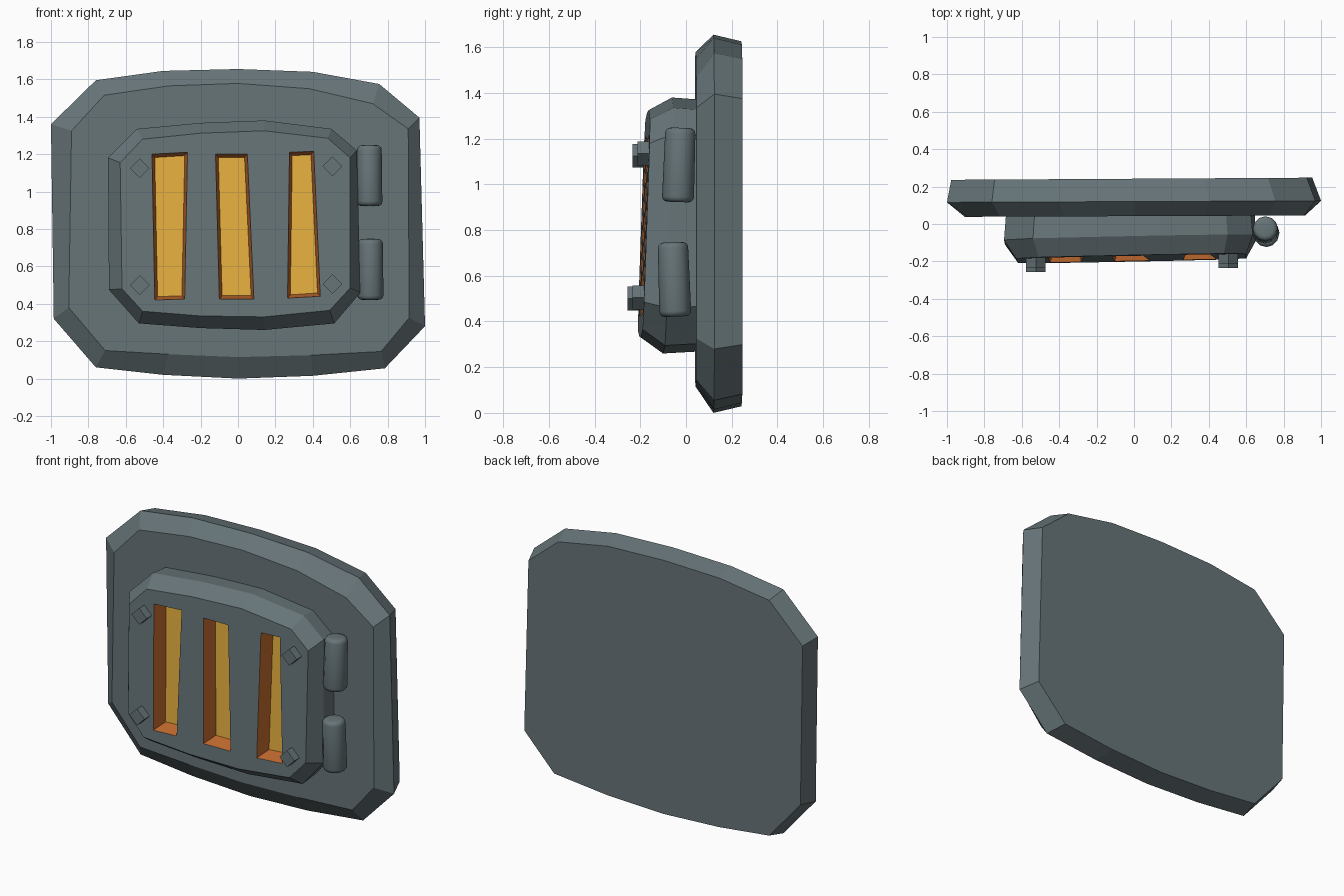
import bpy, bmesh, math
from mathutils import Matrix, Vector

if "Cube" in bpy.data.objects:
    bpy.data.objects.remove(bpy.data.objects["Cube"])


def material(name, rgb):
    m = bpy.data.materials.new(name)
    m.diffuse_color = (*rgb, 1)
    m.use_nodes = True
    m.node_tree.nodes["Principled BSDF"].inputs["Base Color"].default_value = m.diffuse_color
    return m


GREY = material("slate grey metal", (0.136, 0.178, 0.191))
ORANGE = material("burnt orange", (0.578, 0.156, 0.030))
YELLOW = material("amber yellow", (0.807, 0.445, 0.050))


def finish(bm, name, mats=(GREY,)):
    bmesh.ops.recalc_face_normals(bm, faces=bm.faces[:])
    me = bpy.data.meshes.new(name)
    bm.to_mesh(me)
    bm.free()
    for m in mats:
        me.materials.append(m)
    ob = bpy.data.objects.new(name, me)
    bpy.context.collection.objects.link(ob)
    return ob


def ring(bm, pts, depth):
    """Loop of vertices from (x, z) points; depth(x, z) gives y."""
    return [bm.verts.new((x, depth(x, z), z)) for x, z in pts]


def bridge(bm, a, b, mat=0):
    n = len(a)
    for i in range(n):
        j = (i + 1) % n
        bm.faces.new((a[i], a[j], b[j], b[i])).material_index = mat


def shrink(pts, f, cz, dx=0.0):
    return [(x * f + dx, cz + (z - cz) * f) for x, z in pts]


# Back plate: chamfered rounded slab
outer = [(-1, 1.36), (-.76, 1.595), (-.4, 1.645), (0, 1.655), (.4, 1.64),
         (.755, 1.575), (.97, 1.395), (1, .28), (.785, .055), (.4, .015),
         (0, .0), (-.4, .02), (-.76, .06), (-.985, .32)]
inner = [(-.89, 1.325), (-.715, 1.515), (-.37, 1.565), (0, 1.578), (.38, 1.55),
         (.72, 1.47), (.91, 1.335), (.915, .325), (.765, .145), (.39, .125),
         (0, .115), (-.37, .13), (-.71, .15), (-.905, .38)]
bm = bmesh.new()
front = ring(bm, inner, lambda x, z: .042 + .004 * x)
mid = ring(bm, outer, lambda x, z: .12 + .004 * x)
back = ring(bm, shrink(outer, .965, .825, -.012), lambda x, z: .242 + .006 * x)
bridge(bm, front, mid)
bridge(bm, mid, back)
bm.faces.new(front)
bm.faces.new(back)
finish(bm, "back_plate")


# Door: chamfered panel with slightly leaning face and three recessed slots
def face_y(x, z):
    return -.167 + .02 * x - .035 * (1.3 - z)


outer = [(-.695, 1.18), (-.54, 1.335), (-.2, 1.367), (.14, 1.38), (.5, 1.335),
         (.635, 1.22), (.655, .46), (.515, .295), (.14, .26), (-.2, .27),
         (-.53, .295), (-.69, .475)]
inner = [(-.63, 1.155), (-.51, 1.28), (-.2, 1.312), (.14, 1.325), (.48, 1.285),
         (.6, 1.18), (.6, .485), (.49, .365), (.14, .33), (-.2, .335),
         (-.51, .36), (-.62, .48)]
slots = [[(-.46, 1.2), (-.27, 1.21), (-.285, .425), (-.445, .42)],
         [(-.12, 1.2), (.05, 1.2), (.085, .425), (-.1, .425)],
         [(.275, 1.21), (.405, 1.215), (.44, .44), (.265, .43)]]
bm = bmesh.new()
base = ring(bm, shrink(outer, .985, .82), lambda x, z: .05)
mid = ring(bm, outer, lambda x, z: face_y(x, z) + .1)
front = ring(bm, inner, face_y)
bridge(bm, base, mid)
bridge(bm, mid, front)
bm.faces.new(base)
rims = [front]
for pts in slots:
    cx = sum(p[0] for p in pts) / 4
    cz = sum(p[1] for p in pts) / 4
    floor_pts = [(x - math.copysign(.015, x - cx), z - math.copysign(.018, z - cz))
                 for x, z in pts]
    rim = ring(bm, pts, face_y)
    floor = ring(bm, floor_pts, lambda x, z: face_y(x, z) + .1)
    bridge(bm, rim, floor, 1)
    bm.faces.new(floor).material_index = 2
    rims.append(rim)
edges = [bm.edges.get((r[i - 1], r[i])) for r in rims for i in range(len(r))]
bmesh.ops.triangle_fill(bm, use_beauty=True, use_dissolve=False, edges=edges,
                        normal=Vector((0, -1, 0)))
finish(bm, "vent_door", (GREY, ORANGE, YELLOW))

# Four diamond bolts on the door face
for i, (x, z) in enumerate([(-.525, 1.125), (-.525, .5), (.505, 1.135), (.505, .505)]):
    bm = bmesh.new()
    mat = (Matrix.Translation((x, face_y(x, z) - .01, z))
           @ Matrix.Rotation(math.radians(45), 4, 'Y')
           @ Matrix.Diagonal((.074, .08, .074, 1)))
    bmesh.ops.create_cube(bm, size=1, matrix=mat)
    finish(bm, f"bolt_{i + 1}")

# Two rounded hinge barrels on the right side
for i, (x, y, z, tilt) in enumerate([(.702, -.03, 1.085, -2), (.708, -.052, .584, 2)]):
    bm = bmesh.new()
    mat = Matrix.Translation((x, y, z)) @ Matrix.Rotation(math.radians(tilt), 4, 'X')
    bmesh.ops.create_cone(bm, cap_ends=True, segments=12, radius1=.07,
                          radius2=.066, depth=.325, matrix=mat)
    ends = [e for e in bm.edges if abs(e.verts[0].co.z - e.verts[1].co.z) < .1]
    bmesh.ops.bevel(bm, geom=ends, offset=.024, segments=3, profile=.5,
                    affect='EDGES')
    for f in bm.faces:
        f.smooth = True
    finish(bm, f"hinge_{i + 1}")
